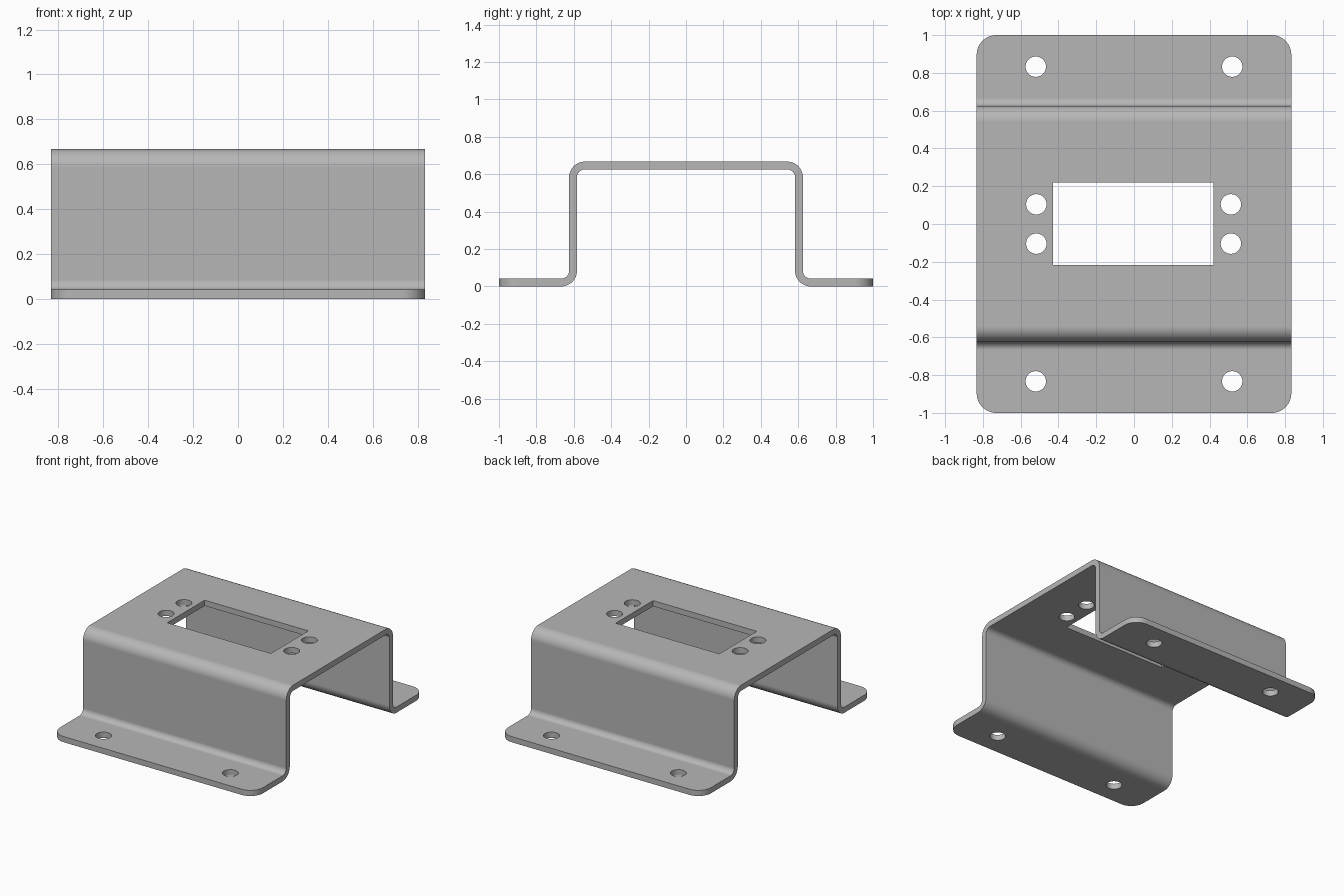
import bpy
import bmesh
from math import sin, cos, pi, radians
from mathutils import Matrix, Vector

cube = bpy.data.objects.get("Cube")
if cube:
    bpy.data.objects.remove(cube, do_unlink=True)

HALF_X, HALF_Y, HEIGHT = 0.833, 1.0, 0.667
SHEET = 0.042            # sheet thickness
WALL_Y = 0.604           # middle of the upright walls
BEND = 0.0625            # bend radius at the middle of the sheet
STEPS = 12

steel = bpy.data.materials.new("grey steel")
steel.use_nodes = True
grey = (0.47, 0.47, 0.47, 1)
steel.diffuse_color = grey
steel.node_tree.nodes["Principled BSDF"].inputs["Base Color"].default_value = grey


def bend(center_y, center_z, start, end, side):
    """Points of one bend on the upper (+1) or lower (-1) sheet face."""
    points = []
    for i in range(STEPS + 1):
        a = radians(start + (end - start) * i / STEPS)
        r = BEND + side * SHEET / 2
        points.append((center_y + r * cos(a), center_z + r * sin(a)))
    return points


def sheet_side(top):
    """Half of one sheet face, from the middle of the bridge to the flange end."""
    s = 1 if top else -1
    low = SHEET / 2
    upper = bend(WALL_Y - BEND, HEIGHT - low - BEND, 90, 0, s)
    lower = bend(WALL_Y + BEND, low + BEND, 180, 270, -s)
    return upper + lower + [(HALF_Y, SHEET if top else 0)]


def mirrored(half):
    return [(-y, z) for y, z in reversed(half)] + half


# Folded sheet: closed hat profile extruded along x
outline = mirrored(sheet_side(True)) + mirrored(sheet_side(False))[::-1]
bm = bmesh.new()
face = bm.faces.new([bm.verts.new((-HALF_X, y, z)) for y, z in outline])
ext = bmesh.ops.extrude_face_region(bm, geom=[face])
moved = [v for v in ext["geom"] if isinstance(v, bmesh.types.BMVert)]
bmesh.ops.translate(bm, verts=moved, vec=(2 * HALF_X, 0, 0))

# Rounded flange corners
corners = [e for e in bm.edges
           if all(abs(v.co.y) > HALF_Y - 0.001 for v in e.verts)
           and abs(e.verts[0].co.x - e.verts[1].co.x) < 0.001]
bmesh.ops.bevel(bm, geom=corners, offset=0.104, segments=STEPS,
                profile=0.5, affect="EDGES")
bmesh.ops.recalc_face_normals(bm, faces=bm.faces)
mesh = bpy.data.meshes.new("bracket")
bm.to_mesh(mesh)
bm.free()
mesh.materials.append(steel)
bracket = bpy.data.objects.new("bracket", mesh)
bpy.context.collection.objects.link(bracket)

# Cutter: flange holes, bridge holes and the rectangular window
cut = bmesh.new()
spots = [(x, y, z) for x in (-1, 1) for y in (-1, 1) for z in (0, 1)]
for sx, sy, on_top in spots:
    x, y = (0.515 * sx - 0.002, 0.104 * sy) if on_top else (0.52 * sx, 0.833 * sy)
    z = HEIGHT if on_top else 0
    bmesh.ops.create_cone(cut, cap_ends=True, segments=40, radius1=0.054,
                          radius2=0.054, depth=0.3,
                          matrix=Matrix.Translation(Vector((x, y, z))))
bmesh.ops.create_cube(cut, size=1, matrix=Matrix.Translation((-0.003, 0.002, HEIGHT))
                      @ Matrix.Diagonal((0.85, 0.438, 0.3, 1)))
cut_mesh = bpy.data.meshes.new("hole_cutter")
cut.to_mesh(cut_mesh)
cut.free()
cutter = bpy.data.objects.new("hole_cutter", cut_mesh)
cutter.hide_render = True
bpy.context.collection.objects.link(cutter)

bpy.ops.object.select_all(action="DESELECT")
bracket.select_set(True)
bpy.context.view_layer.objects.active = bracket
holes = bracket.modifiers.new("holes", "BOOLEAN")
holes.operation = "DIFFERENCE"
holes.solver = "EXACT"
holes.object = cutter
bpy.ops.object.modifier_apply(modifier=holes.name)
bpy.data.objects.remove(cutter, do_unlink=True)

# Smooth bends and holes, crisp sheet edges, flat faces kept flat
bpy.ops.object.shade_smooth_by_angle(angle=radians(30))
weighted = bracket.modifiers.new("flat_faces", "WEIGHTED_NORMAL")
weighted.keep_sharp = True
